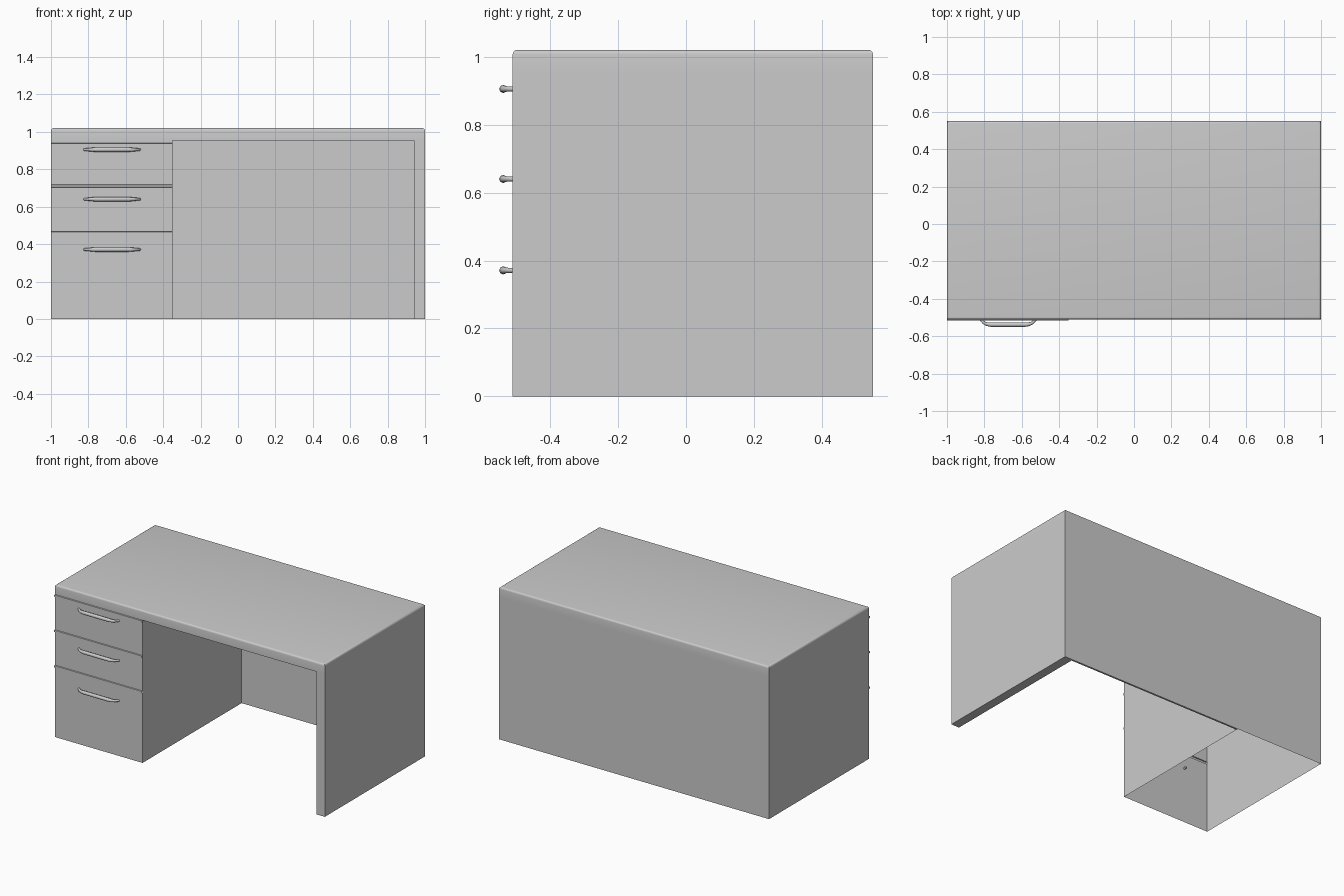
import bpy, bmesh

if "Cube" in bpy.data.objects:
    bpy.data.objects.remove(bpy.data.objects["Cube"])

X0, X1, Y0, Y1 = -1.0, 1.0, -0.51, 0.55      # desk footprint
PED_X, SLAB_Z, TOP_Z = -0.35, 0.955, 1.02    # pedestal side, slab underside, desk top


def finish(name, bm, angle=0.6):
    bmesh.ops.recalc_face_normals(bm, faces=bm.faces[:])
    me = bpy.data.meshes.new(name)
    bm.to_mesh(me)
    bm.free()
    ob = bpy.data.objects.new(name, me)
    bpy.context.collection.objects.link(ob)
    bpy.ops.object.select_all(action='DESELECT')
    ob.select_set(True)
    bpy.context.view_layer.objects.active = ob
    bpy.ops.object.shade_smooth_by_angle(angle=angle)
    return ob


def box_bm(lo, hi):
    bm = bmesh.new()
    bmesh.ops.create_cube(bm, size=1)
    for v in bm.verts:
        v.co = [(a + b) / 2 + c * (b - a) for a, b, c in zip(lo, hi, v.co)]
    return bm


def strip_bm(bottom, top):
    """Open sheet joining two matching rows of points."""
    bm = bmesh.new()
    a = [bm.verts.new(p) for p in bottom]
    b = [bm.verts.new(p) for p in top]
    for i in range(len(a) - 1):
        bm.faces.new((a[i], a[i + 1], b[i + 1], b[i]))
    return bm


# Desktop slab with rounded upper edges
bm = box_bm((X0, Y0, SLAB_Z), (X1, Y1, TOP_Z))
edges = [e for e in bm.edges if all(v.co.z > TOP_Z - 0.001 for v in e.verts)]
bmesh.ops.bevel(bm, geom=edges, offset=0.013, segments=4, profile=0.5, affect='EDGES')
finish("desktop", bm)

# Right leg panel and thin back panel behind the kneehole
finish("right_leg_panel", box_bm((0.94, Y0, 0), (X1, Y1, SLAB_Z)))
finish("back_panel", box_bm((PED_X, Y1 - 0.012, 0), (0.94, Y1, SLAB_Z)))

# Pedestal shell: thin left, back and inner walls, open underneath
plan = [(X0, Y0), (X0, Y1), (PED_X, Y1), (PED_X, Y0)]
finish("pedestal_shell", strip_bm([(x, y, 0) for x, y in plan],
                                  [(x, y, SLAB_Z) for x, y in plan]))

# Drawer fronts: one profile with a slim lip along the top of each drawer
profile = [(Y0, 0)]
for z in (0.466, 0.703, 0.939):
    profile += [(Y0, z), (Y0 - 0.006, z + 0.002), (Y0 - 0.006, z + 0.014), (Y0, z + 0.016)]
finish("drawer_fronts", strip_bm([(X0, y, z) for y, z in profile],
                                 [(PED_X, y, z) for y, z in profile]))

# Bow handles: slim feet swelling into a thicker grip (offset, y, radius)
half = [(0.150, -0.492, 0.006), (0.147, -0.512, 0.007), (0.130, -0.528, 0.008),
        (0.112, -0.536, 0.010), (0.090, -0.538, 0.012)]
path = [(-x, y, r) for x, y, r in half] + half[::-1]
for name, z in (("top", 0.905), ("middle", 0.64), ("bottom", 0.371)):
    cu = bpy.data.curves.new(name + "_drawer_handle", 'CURVE')
    cu.dimensions = '3D'
    cu.bevel_depth = 1.0
    cu.bevel_resolution = 2
    cu.use_fill_caps = True
    sp = cu.splines.new('POLY')
    sp.points.add(len(path) - 1)
    for p, (x, y, r) in zip(sp.points, path):
        p.co = (-0.673 + x, y, z, 1)
        p.radius = r
    sp.use_smooth = True
    ob = bpy.data.objects.new(name + "_drawer_handle", cu)
    bpy.context.collection.objects.link(ob)
